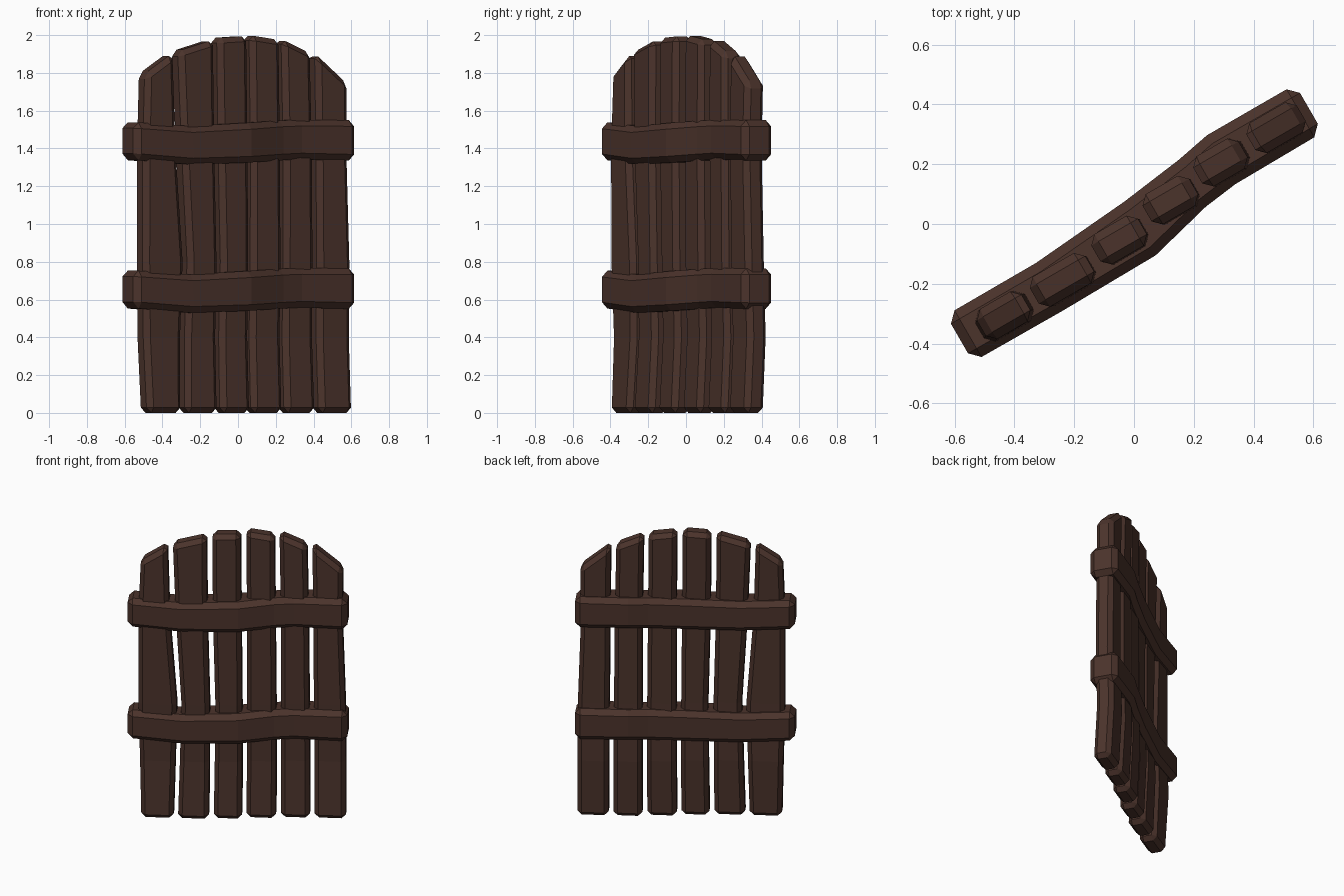
import bpy, bmesh, math
from mathutils import Matrix

if "Cube" in bpy.data.objects:
    bpy.data.objects.remove(bpy.data.objects["Cube"])

wood = bpy.data.materials.new("dark_brown_wood")
wood.diffuse_color = (0.0704, 0.0331, 0.0242, 1)
wood.use_nodes = True
wood.node_tree.nodes["Principled BSDF"].inputs["Base Color"].default_value = wood.diffuse_color

TURN = Matrix.Rotation(math.radians(30), 4, 'Z')


def loft(name, rings, bevel):
    """Skin four-sided rings, chamfer the sharp edges, swing into place."""
    bm = bmesh.new()
    vs = [[bm.verts.new(p) for p in ring] for ring in rings]
    for a, b in zip(vs, vs[1:]):
        for i in range(4):
            j = (i + 1) % 4
            bm.faces.new((a[i], a[j], b[j], b[i]))
    bm.faces.new(vs[0][::-1])
    bm.faces.new(vs[-1])
    bmesh.ops.recalc_face_normals(bm, faces=bm.faces)
    sharp = [e for e in bm.edges if e.calc_face_angle(0) > math.radians(35)]
    bmesh.ops.bevel(bm, geom=sharp, offset=bevel, segments=1,
                    affect='EDGES', clamp_overlap=True)
    bm.transform(TURN)
    me = bpy.data.meshes.new(name)
    bm.to_mesh(me)
    bm.free()
    me.materials.append(wood)
    ob = bpy.data.objects.new(name, me)
    bpy.context.collection.objects.link(ob)
    return ob


# Planks: depth, top heights (left, right), then left/right edges
# at the foot, z = 0.8, z = 1.4 and the top
planks = [
    (-.050, 1.795, 1.905, (-.61, -.405), (-.63, -.385), (-.63, -.43), (-.615, -.445)),
    (-.045, 1.915, 1.975, (-.376, -.18), (-.355, -.175), (-.39, -.19), (-.41, -.195)),
    (-.025, 1.985, 1.995, (-.149, .03), (-.14, .03), (-.155, .025), (-.16, .02)),
    (.005, 2.0, 1.975, (.057, .245), (.06, .245), (.06, .24), (.055, .235)),
    (.030, 1.98, 1.905, (.275, .46), (.275, .455), (.275, .45), (.265, .44)),
    (.038, 1.905, 1.745, (.490, .69), (.485, .685), (.48, .665), (.475, .67)),
]
HALF = 0.058
for n, (v, zl, zr, foot, mid, high, top) in enumerate(planks, 1):
    knee = [(a + b) / 2 for a, b in zip(foot, mid)]
    stations = [(foot, 0, 0, -.01), (knee, .4, .4, .01), (mid, .8, .8, 0),
                (high, 1.4, 1.4, -.002), (top, zl, zr, .004)]
    rings = []
    for (l, r), za, zb, dv in stations:
        f, k = v + dv - HALF, v + dv + HALF
        rings.append([(l, f, za), (r, f, zb), (r, k, zb), (l, k, za)])
    loft(f"plank_{n}", rings, 0.028)

# Crosspieces: along, front, back, bottom, top
path = [
    (-.697, -.13, .05, .00, .200),
    (-.35, -.132, .051, -.025, .178),
    (.01, -.127, .081, -.015, .195),
    (.237, -.070, .111, -.003, .208),
    (.36, -.054, .135, .002, .212),
    (.70, -.05, .135, -.005, .210),
]
for name, base in (("lower_crosspiece", .555), ("upper_crosspiece", 1.34)):
    rings = [[(u, f, base + b), (u, k, base + b), (u, k, base + t), (u, f, base + t)]
             for u, f, k, b, t in path]
    loft(name, rings, 0.033)
